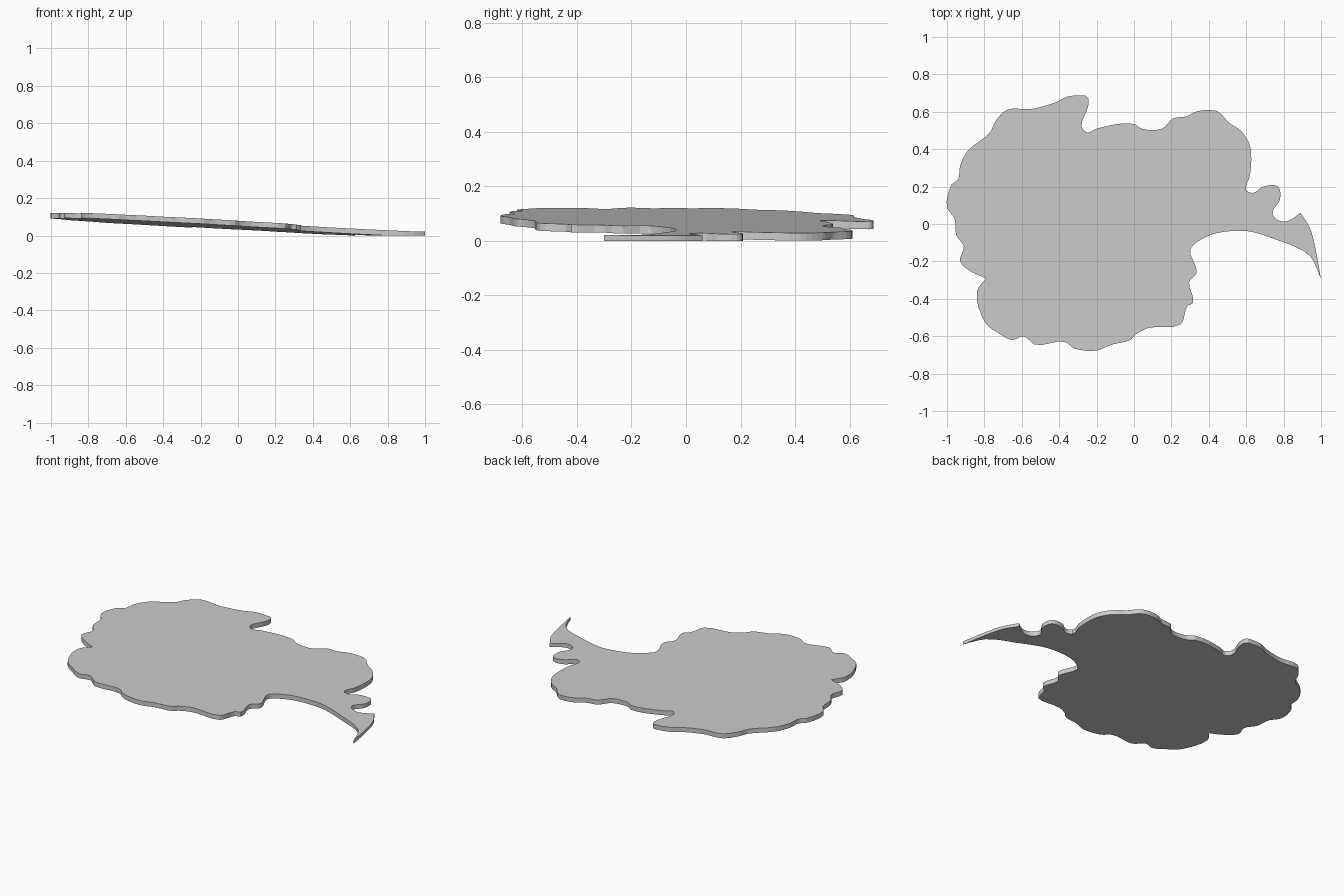
import bpy, bmesh
from mathutils import Vector

if "Cube" in bpy.data.objects:
    bpy.data.objects.remove(bpy.data.objects["Cube"])

THICK = 0.028

# Key points of the ragged outline, clockwise from the upper notch
KEYS = [
    (-.25, .68), (-.245, .63), (-.28, .52), (-.25, .49), (-.20, .51), (0, .535),
    (.04, .51), (.15, .51), (.21, .565), (.28, .575), (.33, .60), (.40, .61), (.45, .60),
    (.51, .54), (.57, .50), (.62, .42), (.62, .26), (.60, .18), (.64, .167), (.69, .20),
    (.77, .20), (.78, .13), (.74, .06), (.77, .02), (.82, .015), (.89, .06), (.94, -.02),
    (.97, -.13), (1.0, -.30), (.94, -.17), (.75, -.08), (.62, -.04), (.53, -.037),
    (.42, -.055), (.32, -.11), (.30, -.14), (.335, -.26), (.295, -.31), (.315, -.42),
    (.285, -.44), (.25, -.535), (.08, -.555), (.01, -.59), (-.02, -.62), (-.12, -.645),
    (-.20, -.677), (-.32, -.665), (-.37, -.63), (-.53, -.645), (-.59, -.60), (-.65, -.62),
    (-.73, -.58), (-.79, -.535), (-.84, -.36), (-.79, -.29), (-.87, -.255), (-.93, -.20),
    (-.91, -.12), (-.95, -.06), (-.96, .03), (-1, .09), (-.975, .21), (-.94, .24),
    (-.93, .31), (-.89, .39), (-.77, .49), (-.74, .55), (-.68, .61), (-.55, .615),
    (-.42, .65), (-.36, .68), (-.30, .687)]


def smooth_outline(keys, steps=4):
    pts = [Vector(k) for k in keys]
    n = len(pts)

    def tangent(i):
        a, b = pts[i] - pts[i - 1], pts[(i + 1) % n] - pts[i]
        if a.dot(b) < 0:
            return Vector((0, 0))  # keep spikes sharp
        return (a.normalized() + b.normalized()).normalized()

    out = []
    for i in range(n):
        j = (i + 1) % n
        p, q = pts[i], pts[j]
        length = (q - p).length * 0.9
        m0, m1 = tangent(i) * length, tangent(j) * length
        for s in range(steps):
            t = s / steps
            out.append(p * (2*t**3 - 3*t**2 + 1) + m0 * (t**3 - 2*t**2 + t)
                       + q * (3*t**2 - 2*t**3) + m1 * (t**3 - t**2))
    return out


def top_height(p):
    # plane falling gently to the right and back
    return 0.073 - 0.053 * (p.x + 0.3) - 0.017 * (p.y - 0.68)


# Tilted slab with vertical edges, thinning at the tail tip
bm = bmesh.new()
outline = smooth_outline(KEYS)
top = [bm.verts.new((p.x, p.y, top_height(p))) for p in outline]
low = [bm.verts.new((p.x, p.y, max(0, top_height(p) - THICK))) for p in outline]
bm.faces.new(top)
bm.faces.new(low[::-1])
for i in range(len(top)):
    bm.faces.new((top[i - 1], low[i - 1], low[i], top[i]))
bmesh.ops.recalc_face_normals(bm, faces=bm.faces)
bmesh.ops.triangulate(bm, faces=[f for f in bm.faces if len(f.verts) > 4])
mesh = bpy.data.meshes.new("land_slab")
bm.to_mesh(mesh)
bm.free()
slab = bpy.data.objects.new("land_slab", mesh)
bpy.context.collection.objects.link(slab)
